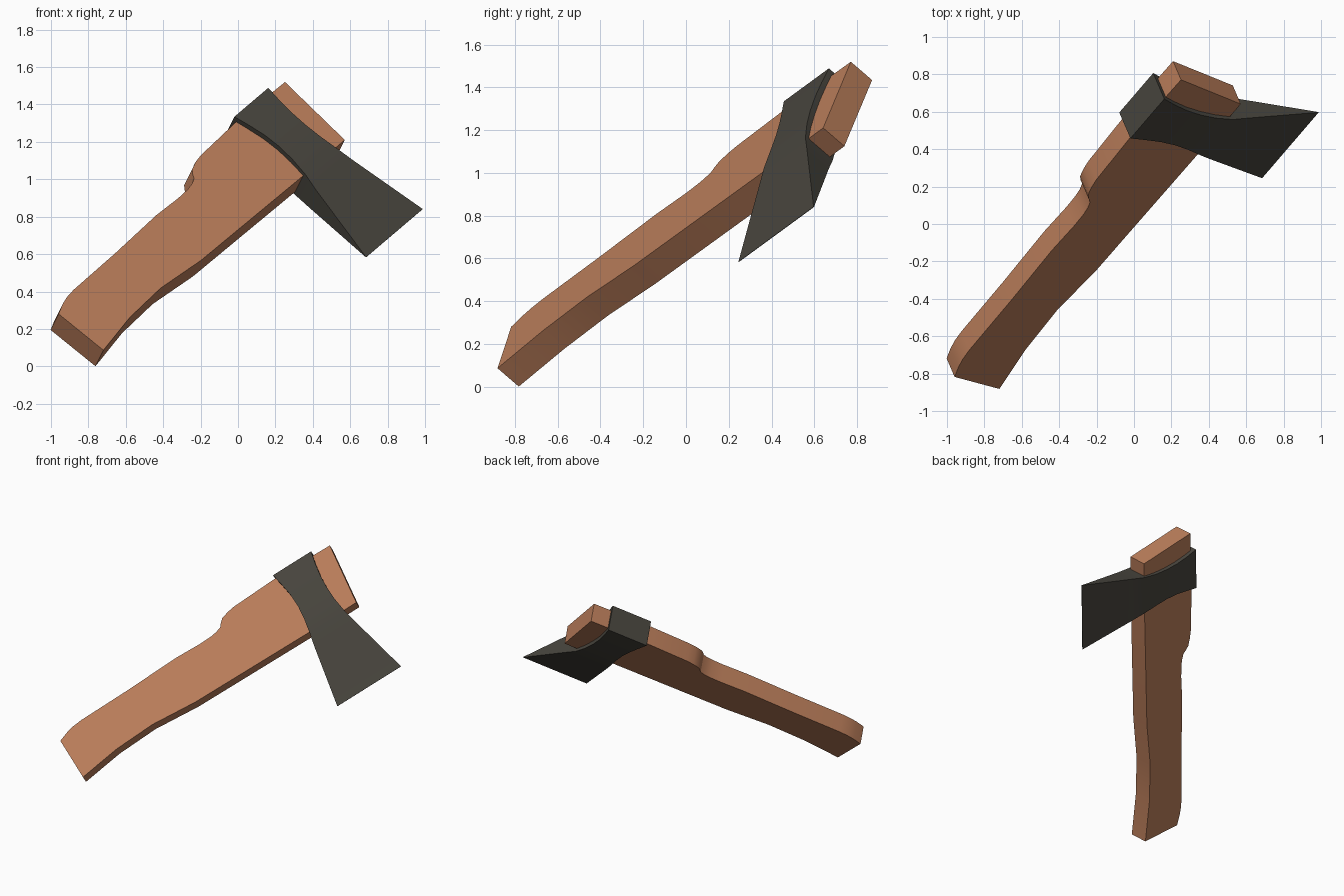
import bpy, bmesh, math
from mathutils import Matrix, Vector

cube = bpy.data.objects.get("Cube")
if cube:
    bpy.data.objects.remove(cube)


def material(name, rgb, rough):
    m = bpy.data.materials.new(name)
    m.use_nodes = True
    m.diffuse_color = (*rgb, 1)
    bsdf = m.node_tree.nodes["Principled BSDF"]
    bsdf.inputs["Base Color"].default_value = (*rgb, 1)
    bsdf.inputs["Roughness"].default_value = rough
    return m


wood = material("warm wood", (0.50, 0.21, 0.105), 0.8)
steel = material("dark steel", (0.065, 0.06, 0.048), 0.6)

# Tilted axe frame: local x points to the blade, y to the back side, z up the handle
up = Vector((0.570, 0.663, 0.485)).normalized()
front = Vector((0.309, -0.720, 0.620))
front = (front - up * front.dot(up)).normalized()
edge_dir = up.cross(front)
frame = Matrix((edge_dir, -front, up)).transposed().to_4x4()
frame.translation = front * 0.397


def finish(bm, name, mat):
    bmesh.ops.recalc_face_normals(bm, faces=bm.faces)
    mesh = bpy.data.meshes.new(name)
    bm.to_mesh(mesh)
    bm.free()
    mesh.materials.append(mat)
    obj = bpy.data.objects.new(name, mesh)
    bpy.context.collection.objects.link(obj)
    obj.matrix_world = frame
    bpy.ops.object.select_all(action="DESELECT")
    obj.select_set(True)
    bpy.context.view_layer.objects.active = obj
    bpy.ops.object.shade_smooth_by_angle(angle=math.radians(30))
    return obj


# Handle: side profile (across, along) extruded through its thickness
HALF = 0.069
back_edge = [(-0.736, -0.953), (-0.763, -0.88), (-0.777, -0.82), (-0.784, -0.75),
             (-0.789, -0.35), (-0.802, 0.05), (-0.795, 0.25), (-0.798, 0.34),
             (-0.806, 0.39), (-0.82, 0.43), (-0.845, 0.45), (-0.868, 0.475),
             (-0.885, 0.53), (-0.895, 0.59), (-0.91, 0.96), (-0.902, 1.392)]
blade_side = [(-0.442, 1.338), (-0.44, 0.96), (-0.45, 0.0), (-0.478, -0.34),
              (-0.465, -0.645), (-0.421, -0.953)]
bm = bmesh.new()
outline = [bm.verts.new((x, -HALF, z)) for x, z in back_edge + blade_side]
face = bm.faces.new(outline)
new = bmesh.ops.extrude_face_region(bm, geom=[face])["geom"]
bmesh.ops.translate(bm, vec=(0, 2 * HALF, 0),
                    verts=[g for g in new if isinstance(g, bmesh.types.BMVert)])
finish(bm, "handle", wood)

# Axe head: rectangular sections from the poll to the cutting edge
# (position, lower end, upper end, half thickness)
sections = [(-0.93, 0.94, 1.258, 0.096), (-0.84, 0.957, 1.238, 0.098),
            (-0.74, 0.972, 1.223, 0.099), (-0.64, 0.975, 1.218, 0.098),
            (-0.54, 0.965, 1.222, 0.095), (-0.43, 0.945, 1.237, 0.088),
            (-0.33, 0.922, 1.260, 0.070), (0.112, 0.836, 1.367, 0.001)]
bm = bmesh.new()
rings = [[bm.verts.new(p) for p in ((x, -h, lo), (x, h, lo), (x, h, hi), (x, -h, hi))]
         for x, lo, hi, h in sections]
for a, b in zip(rings, rings[1:]):
    for i in range(4):
        j = (i + 1) % 4
        bm.faces.new((a[i], a[j], b[j], b[i]))
bm.faces.new(rings[0])
bm.faces.new(rings[-1])
finish(bm, "axe_head", steel)
